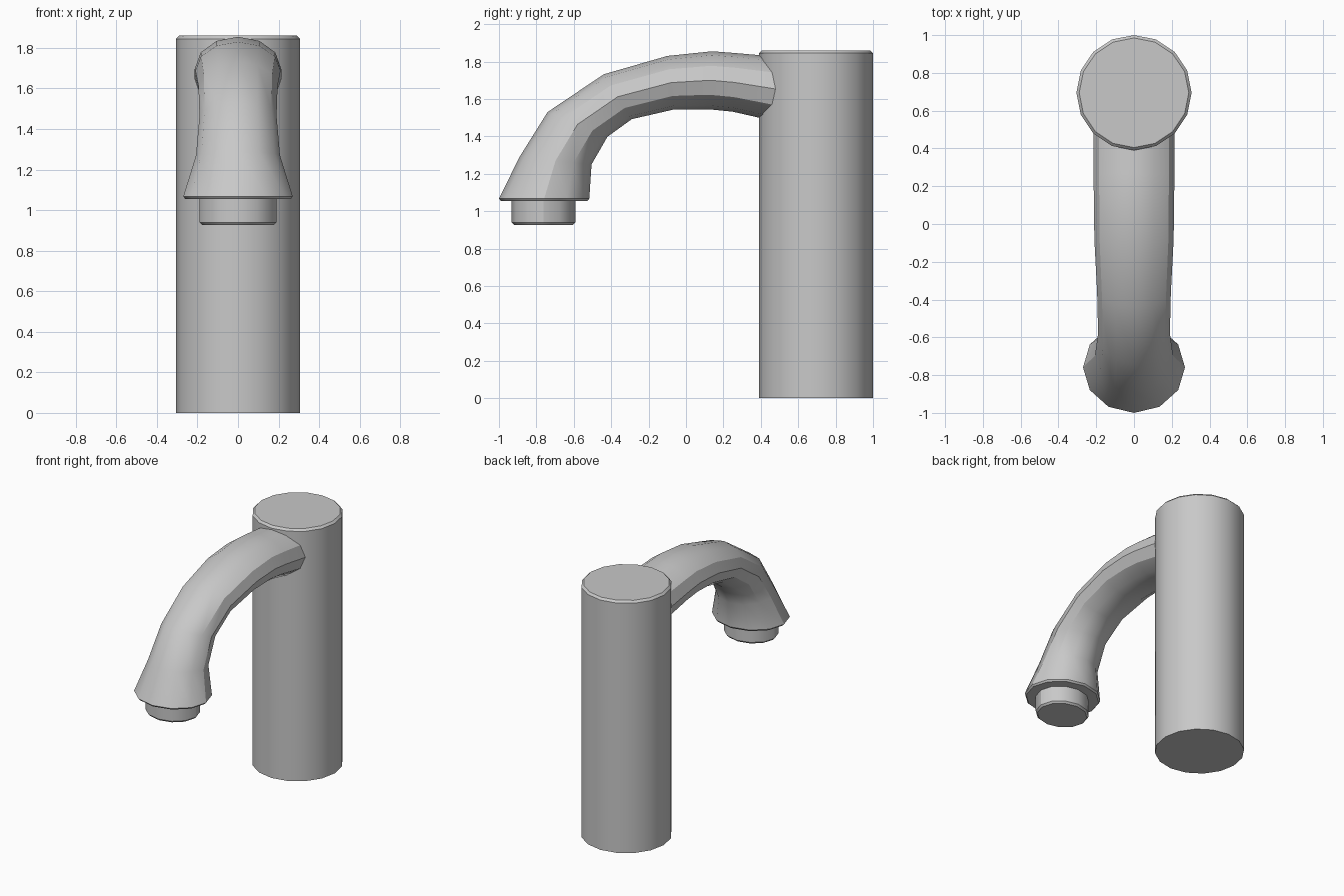
import bpy, bmesh
from math import cos, sin, pi, radians
from mathutils import Vector

cube = bpy.data.objects.get("Cube")
if cube:
    bpy.data.objects.remove(cube, do_unlink=True)

metal = bpy.data.materials.new("grey metal")
metal.use_nodes = True
GREY = (0.58, 0.58, 0.58, 1)
metal.diffuse_color = GREY
metal.node_tree.nodes["Principled BSDF"].inputs["Base Color"].default_value = GREY


def loft(name, rings):
    """Bridge a list of point rings and cap both ends."""
    bm = bmesh.new()
    loops = [[bm.verts.new(p) for p in ring] for ring in rings]
    n = len(loops[0])
    for a, b in zip(loops, loops[1:]):
        for i in range(n):
            j = (i + 1) % n
            bm.faces.new((a[i], a[j], b[j], b[i]))
    bm.faces.new(loops[0])
    bm.faces.new(loops[-1])
    bmesh.ops.recalc_face_normals(bm, faces=bm.faces)
    mesh = bpy.data.meshes.new(name)
    bm.to_mesh(mesh)
    bm.free()
    mesh.materials.append(metal)
    obj = bpy.data.objects.new(name, mesh)
    bpy.context.collection.objects.link(obj)
    bpy.ops.object.select_all(action='DESELECT')
    obj.select_set(True)
    bpy.context.view_layer.objects.active = obj
    bpy.ops.object.shade_smooth_by_angle(angle=radians(32))
    return obj


def ring(outer, inner, half_width, sides=12):
    """Ellipse spanning two points in the side plane, with a given half width."""
    a, b = Vector((0, *outer)), Vector((0, *inner))
    mid, up = (a + b) / 2, (a - b) / 2
    side = Vector((half_width, 0, 0))
    return [mid + up * cos(2 * pi * i / sides) + side * sin(2 * pi * i / sides)
            for i in range(sides)]


def disc(y, z, rx, ry, sides):
    return ring((y - ry, z), (y + ry, z), rx, sides)


# Upright body with a small chamfer on the top edge
loft("body", [disc(0.695, z, r, r, 16)
              for z, r in ((0, 0.305), (1.845, 0.305), (1.86, 0.29))])

# Curved spout flaring to a rim: outer point, inner point, half width
sections = [
    ((0.50, 1.825), (0.50, 1.475), 0.215),
    ((0.27, 1.845), (0.25, 1.532), 0.215),
    ((0.14, 1.855), (0.12, 1.545), 0.212),
    ((-0.10, 1.83), (-0.06, 1.545), 0.21),
    ((-0.44, 1.732), (-0.29, 1.492), 0.195),
    ((-0.74, 1.53), (-0.42, 1.398), 0.19),
    ((-0.89, 1.29), (-0.505, 1.25), 0.207),
    ((-1.0, 1.067), (-0.517, 1.067), 0.27),
    ((-0.99, 1.055), (-0.527, 1.055), 0.26),
]
loft("spout", [ring(*s) for s in sections])

# Outlet nozzle below the rim
loft("nozzle", [disc(-0.762, z, 0.19 - d, 0.17 - d, 12)
                for z, d in ((1.07, 0), (0.94, 0), (0.927, 0.012))])
